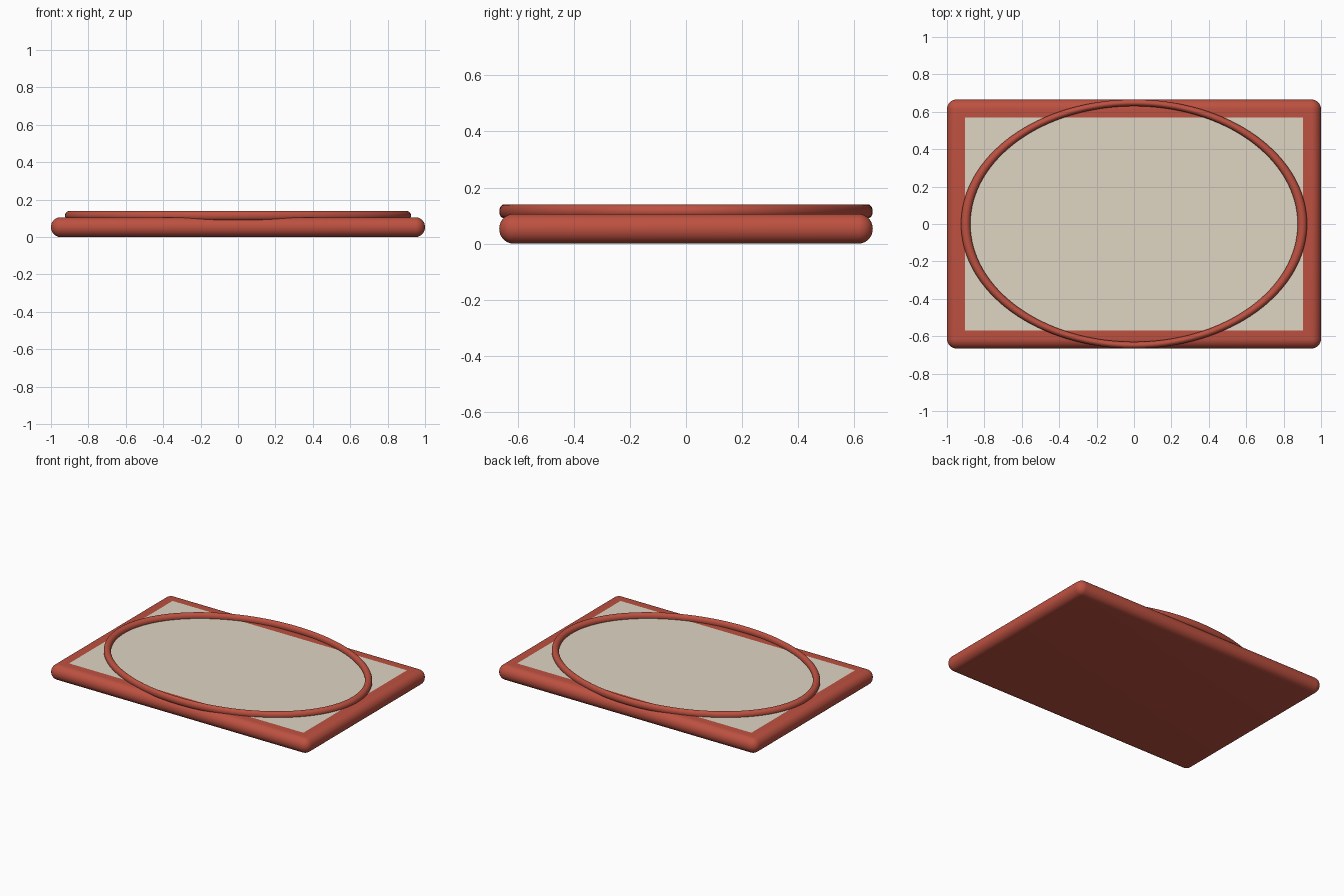
import bpy, bmesh, math

if "Cube" in bpy.data.objects:
    bpy.data.objects.remove(bpy.data.objects["Cube"])


def material(name, colour):
    m = bpy.data.materials.new(name)
    m.diffuse_color = (*colour, 1)
    m.use_nodes = True
    m.node_tree.nodes["Principled BSDF"].inputs["Base Color"].default_value = m.diffuse_color
    return m


red = material("brick red", (0.51, 0.082, 0.052))
beige = material("beige", (0.74, 0.66, 0.54))


def finish(name, bm, mats):
    me = bpy.data.meshes.new(name)
    bm.to_mesh(me)
    bm.free()
    for m in mats:
        me.materials.append(m)
    ob = bpy.data.objects.new(name, me)
    bpy.context.collection.objects.link(ob)
    bpy.ops.object.select_all(action='DESELECT')
    ob.select_set(True)
    bpy.context.view_layer.objects.active = ob
    bpy.ops.object.shade_smooth_by_angle(angle=math.radians(35))
    return ob


# Slab with fully rounded edges and an inset beige panel on top
W, D, H = 2.0, 1.332, 0.106
bm = bmesh.new()
bmesh.ops.create_cube(bm, size=1)
for v in bm.verts:
    v.co = (v.co.x * W, v.co.y * D, (v.co.z + 0.5) * H)
bmesh.ops.bevel(bm, geom=bm.edges[:], offset=0.052, segments=10,
                profile=0.5, affect='EDGES')
top = max((f for f in bm.faces if f.normal.z > 0.99), key=lambda f: f.calc_area())
bmesh.ops.inset_region(bm, faces=[top], thickness=0.044, use_even_offset=True)
top.material_index = 1
finish("base_slab", bm, [red, beige])

# Oval rim: a torus squashed along y
R, r, SQUASH, ZC = 0.9, 0.025, 0.72, 0.115
N, M = 128, 20
bm = bmesh.new()
rings = []
for i in range(N):
    a = 2 * math.pi * i / N
    ring = []
    for j in range(M):
        b = 2 * math.pi * j / M
        d = R + r * math.cos(b)
        ring.append(bm.verts.new((d * math.cos(a), d * math.sin(a) * SQUASH,
                                  ZC + r * math.sin(b))))
    rings.append(ring)
for i in range(N):
    p, q = rings[i], rings[(i + 1) % N]
    for j in range(M):
        k = (j + 1) % M
        bm.faces.new((p[j], q[j], q[k], p[k]))
bmesh.ops.recalc_face_normals(bm, faces=bm.faces[:])
finish("oval_rim", bm, [red])
